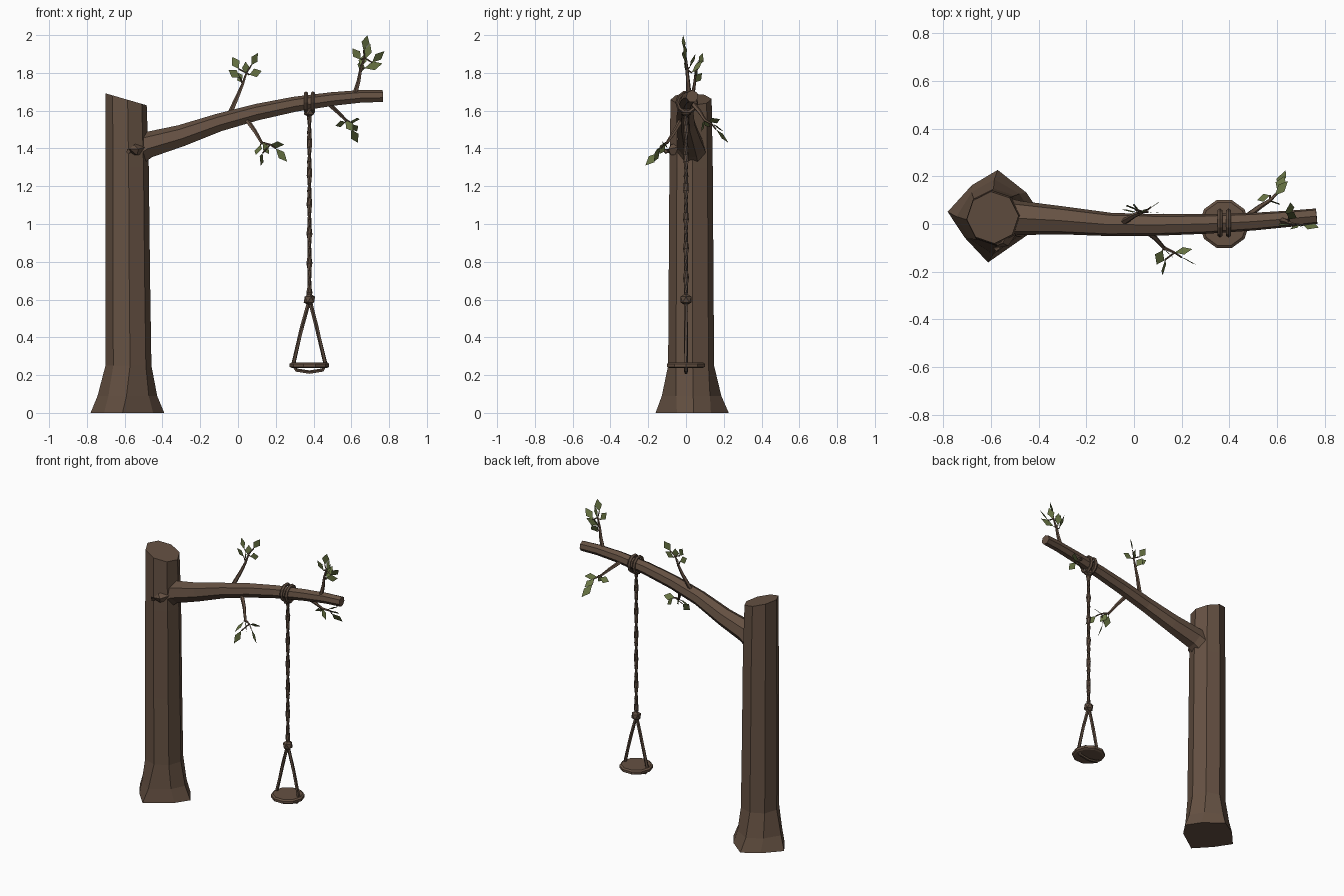
import bpy, bmesh, math
from mathutils import Vector

cube = bpy.data.objects.get("Cube")
if cube:
    bpy.data.objects.remove(cube)


def material(name, rgb):
    m = bpy.data.materials.new(name)
    m.use_nodes = True
    m.diffuse_color = (*rgb, 1)
    m.node_tree.nodes["Principled BSDF"].inputs["Base Color"].default_value = (*rgb, 1)
    return m


BARK = material("bark brown", (0.13, 0.082, 0.055))
ROPE = material("rope brown", (0.105, 0.068, 0.047))
LEAF = material("leaf green", (0.135, 0.17, 0.055))


def finish(name, bm, mat):
    bmesh.ops.recalc_face_normals(bm, faces=bm.faces)
    mesh = bpy.data.meshes.new(name)
    bm.to_mesh(mesh)
    bm.free()
    mesh.materials.append(mat)
    obj = bpy.data.objects.new(name, mesh)
    bpy.context.collection.objects.link(obj)
    return obj


def loft(name, rings, mat, closed=False):
    """Skin a list of point rings, capping the ends unless closed."""
    bm = bmesh.new()
    rows = [[bm.verts.new(p) for p in ring] for ring in rings]
    pairs = list(zip(rows, rows[1:])) + ([(rows[-1], rows[0])] if closed else [])
    for a, b in pairs:
        for i in range(len(a)):
            j = (i + 1) % len(a)
            bm.faces.new((a[i], a[j], b[j], b[i]))
    if not closed:
        bm.faces.new(rows[0])
        bm.faces.new(rows[-1])
    return finish(name, bm, mat)


def tube(name, path, radii, mat, sides=6, twist=0.0, flat=1.0, closed=False):
    """Sweep a polygon along a path; flat squashes it, twist turns it per step."""
    pts = [Vector(p) for p in path]
    n = len(pts)
    rings = []
    for k, p in enumerate(pts):
        if closed:
            d = pts[(k + 1) % n] - pts[k - 1]
        else:
            d = pts[min(k + 1, n - 1)] - pts[max(k - 1, 0)]
        d.normalize()
        ref = Vector((0, 1, 0)) if abs(d.y) < 0.8 else Vector((1, 0, 0))
        if closed:
            ref = Vector((1, 0, 0))
        u = d.cross(ref).normalized()
        v = d.cross(u)
        u, v = (u * math.cos(k * twist) + v * math.sin(k * twist),
                v * math.cos(k * twist) - u * math.sin(k * twist))
        r = radii[k] if isinstance(radii, (list, tuple)) else radii
        angles = [2 * math.pi * i / sides for i in range(sides)]
        rings.append([p + r * (u * math.cos(a) + v * flat * math.sin(a)) for a in angles])
    return loft(name, rings, mat, closed)


def ball(name, centre, r, mat):
    bm = bmesh.new()
    bmesh.ops.create_icosphere(bm, subdivisions=1, radius=r)
    bmesh.ops.translate(bm, verts=bm.verts, vec=centre)
    return finish(name, bm, mat)


# Trunk: irregular flared root outline blending into a rounder column
ROOT = [(4, .195), (38, .17), (86, .2), (125, .165), (173, .197), (214, .15), (262, .19), (331, .155)]
trunk = []
for z, root_mix, r, cx in [(0, 1, .12, -.585), (.09, .5, .12, -.585), (.25, 0, .122, -.58),
                           (.7, 0, .119, -.584), (1.3, 0, .115, -.587), (1.66, 0, .109, -.592)]:
    ring = []
    for i, (deg, rr) in enumerate(ROOT):
        a = math.radians(deg * root_mix + (i * 45 + 4) * (1 - root_mix))
        d = rr * root_mix + r * (1 - root_mix)
        x = cx + d * math.cos(a)
        slant = -0.29 * (x - cx) if z > 1.5 else 0
        ring.append((x, .027 + d * math.sin(a), z + slant))
    trunk.append(ring)
loft("trunk", trunk, BARK)

# Main branch and the broken stub beside it
tube("branch",
     [(-.56, .03, 1.37), (-.48, .025, 1.415), (-.3, .015, 1.465), (-.1, -.002, 1.535), (.1, -.004, 1.59),
      (.3, 0, 1.632), (.5, .01, 1.66), (.65, .022, 1.674), (.765, .033, 1.676)],
     [.085, .073, .06, .05, .046, .042, .038, .035, .033], BARK, sides=7)
tube("branch_stub", [(-.52, -.02, 1.40), (-.55, -.075, 1.39), (-.58, -.108, 1.385)],
     [.035, .03, .015], BARK, sides=5)

# Hanging rope, knots and the wraps over the branch
X = .378
STEPS = 26
tube("rope", [(X, 0, 1.6 - k / STEPS) for k in range(STEPS + 1)],
     [.016 if k % 2 else .013 for k in range(STEPS + 1)], ROPE, sides=6, twist=.75, flat=.7)
ball("upper_knot", (X, 0, 1.595), .032, ROPE)
ball("lower_knot", (X, 0, .6), .034, ROPE)
for side in (-1, 1):
    x = X + side * .018
    ring = [(x, .004 + .05 * math.cos(a), 1.643 + .052 * math.sin(a))
            for a in [2 * math.pi * i / 10 for i in range(10)]]
    tube("branch_wrap", ring, .011, ROPE, sides=5, closed=True)

# Sling ropes with the loop under the seat
for side in (-1, 1):
    tube("sling_rope", [(X, 0, .6), (X + side * .04, 0, .45), (X + side * .087, 0, .25)],
         .011, ROPE, sides=5, twist=.5)
tube("under_seat_rope", [(X - .087, 0, .26), (X - .07, 0, .226), (X, 0, .215),
                         (X + .07, 0, .226), (X + .087, 0, .26)], .01, ROPE, sides=5)

# Round seat with bevelled rims
loft("seat", [[(X + r * math.cos(i * math.pi / 5), r * math.sin(i * math.pi / 5), z) for i in range(10)]
              for r, z in [(.092, .237), (.105, .244), (.105, .26), (.094, .268)]], BARK)


# Twigs: stem, then leaves given as base and tip
def twig(name, stem, facing, leaves):
    n = len(stem)
    tube(name + "_twig", stem, [.014 - .009 * k / (n - 1) for k in range(n)], BARK, sides=5)
    bm = bmesh.new()
    for i, (base, tip) in enumerate(leaves):
        b, t = Vector(base), Vector(tip)
        d = t - b
        turn = Vector((.5 * (i % 3 - 1), 0, .35 * (i % 2)))
        w = d.cross(Vector(facing) + turn).normalized() * .024
        m = b + d * .5
        bm.faces.new([bm.verts.new(p) for p in (b, m + w, t, m - w)])
        joint = min((Vector(s) for s in stem), key=lambda s: (s - b).length)
        if (joint - b).length > .01:
            tube(name + "_stalk", [joint, b], .004, BARK, sides=4)
    finish(name + "_leaves", bm, LEAF)


twig("upper_inner", [(-.04, .01, 1.59), (0, .035, 1.68), (.025, .045, 1.74), (.045, .05, 1.8)], (0, 1, 0),
     [((.045, .05, 1.79), (.04, .06, 1.86)), ((.005, .06, 1.82), (-.03, .08, 1.885)),
      ((.01, .05, 1.775), (-.05, .06, 1.815)), ((.07, .07, 1.84), (.105, .09, 1.905)),
      ((.06, .05, 1.79), (.125, .045, 1.81)), ((.02, .05, 1.75), (.0, .085, 1.8))])
twig("lower_inner", [(.04, -.02, 1.56), (.09, -.06, 1.49), (.125, -.1, 1.43), (.17, -.12, 1.42)], (0, 1, .6),
     [((.13, -.15, 1.375), (.12, -.215, 1.31)), ((.13, -.11, 1.43), (.165, -.14, 1.37)),
      ((.12, -.11, 1.42), (.095, -.17, 1.365)), ((.17, -.12, 1.42), (.245, -.105, 1.42)),
      ((.2, -.14, 1.4), (.26, -.17, 1.33))])
twig("upper_outer", [(.62, .015, 1.69), (.64, .01, 1.76), (.65, .005, 1.82), (.67, 0, 1.88)], (0, 1, 0),
     [((.665, -.01, 1.92), (.685, -.015, 2.0)), ((.65, 0, 1.87), (.605, -.005, 1.93)),
      ((.675, 0, 1.875), (.7, -.01, 1.955)), ((.71, -.005, 1.855), (.775, -.015, 1.915)),
      ((.67, 0, 1.825), (.765, -.01, 1.85)), ((.65, .02, 1.83), (.67, .05, 1.9)),
      ((.65, .03, 1.8), (.655, .09, 1.87))])
twig("lower_outer", [(.47, .03, 1.645), (.53, .075, 1.59), (.57, .1, 1.55), (.605, .135, 1.53)], (0, 1, .6),
     [((.6, .16, 1.5), (.635, .225, 1.43)), ((.57, .12, 1.54), (.515, .1, 1.52)),
      ((.59, .12, 1.54), (.645, .18, 1.555)), ((.57, .1, 1.55), (.61, .08, 1.49)),
      ((.6, .14, 1.53), (.63, .2, 1.49))])
